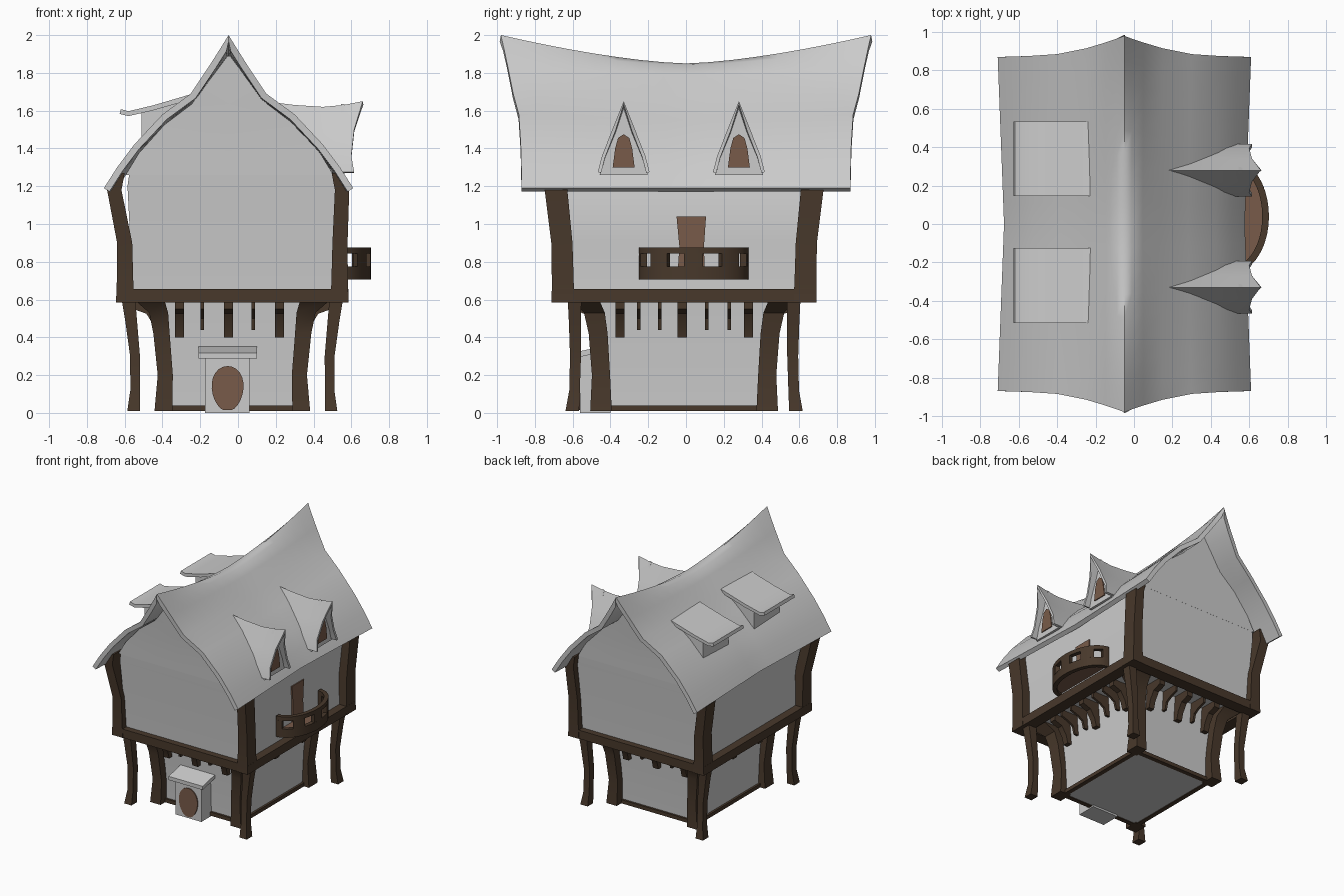
import bpy, bmesh, math
from mathutils import Vector

if "Cube" in bpy.data.objects:
    bpy.data.objects.remove(bpy.data.objects["Cube"])

def mat(name, c):
    m = bpy.data.materials.new(name)
    m.diffuse_color = (*c, 1)
    m.use_nodes = True
    m.node_tree.nodes["Principled BSDF"].inputs["Base Color"].default_value = m.diffuse_color
    return m

PALE = mat("pale_grey", (0.6, 0.6, 0.6))
DARK = mat("dark_wood", (0.065, 0.04, 0.024))
BROWN = mat("brown_wood", (0.19, 0.105, 0.068))
CX, CY = -0.03, -0.01          # centre of the timber frame

def finish(name, bm, m, angle=35, closed=True, thick=0):
    if closed:
        bmesh.ops.recalc_face_normals(bm, faces=bm.faces)
    me = bpy.data.meshes.new(name)
    bm.to_mesh(me)
    bm.free()
    me.materials.append(m)
    ob = bpy.data.objects.new(name, me)
    bpy.context.collection.objects.link(ob)
    if thick:
        s = ob.modifiers.new("thickness", 'SOLIDIFY')
        s.thickness, s.offset = thick, -1
    bpy.ops.object.select_all(action='DESELECT')
    ob.select_set(True)
    bpy.context.view_layer.objects.active = ob
    if thick:                  # apply first so the rim edges stay sharp
        bpy.ops.object.modifier_apply(modifier="thickness")
    bpy.ops.object.shade_smooth_by_angle(angle=math.radians(angle))
    return ob

def grid(name, rows, m, thick, angle=35):
    bm = bmesh.new()
    v = [[bm.verts.new(p) for p in r] for r in rows]
    for a, b in zip(v, v[1:]):
        for i in range(len(a) - 1):
            bm.faces.new((a[i], a[i + 1], b[i + 1], b[i]))
    return finish(name, bm, m, angle, False, thick)

def loft(name, rings, m):
    """Square rings (cx, cy, z, half_x, half_y) joined into a closed post."""
    bm = bmesh.new()
    v = [[bm.verts.new((x + i * hx, y + j * hy, z)) for i, j in ((-1, -1), (1, -1), (1, 1), (-1, 1))]
         for x, y, z, hx, hy in rings]
    for a, b in zip(v, v[1:]):
        for i in range(4):
            bm.faces.new((a[i], a[(i + 1) % 4], b[(i + 1) % 4], b[i]))
    bm.faces.new(v[0])
    bm.faces.new(v[-1])
    return finish(name, bm, m)

def prism(name, pts, vec, m):
    """Flat outline pushed along a vector."""
    bm = bmesh.new()
    a = [bm.verts.new(p) for p in pts]
    b = [bm.verts.new(Vector(p) + Vector(vec)) for p in pts]
    bm.faces.new(a)
    bm.faces.new(b)
    for i in range(len(a)):
        k = (i + 1) % len(a)
        bm.faces.new((a[i], a[k], b[k], b[i]))
    return finish(name, bm, m)

# walls of both storeys
loft("lower_walls", [(CX, CY, 0.015, 0.35, 0.42), (CX, CY, 0.3, 0.355, 0.43), (CX, CY, 0.61, 0.38, 0.455)], PALE)
loft("upper_walls", [(CX, CY, 0.6, 0.55, 0.645), (CX, CY, 0.9, 0.54, 0.66), (CX, CY, 1.2, 0.555, 0.685),
                     (CX - .01, CY, 1.27, 0.535, 0.69)], PALE)

# corner timbers: (offset x, offset y, z, half x, half y)
TIMBERS = {
    "lower_post": [(.365, .44, .01, .047, .057), (.355, .44, .2, .04, .048), (.375, .455, .42, .043, .05),
                   (.39, .475, .53, .05, .055), (.44, .525, .6, .08, .075)],
    "outer_leg": [(.523, .592, .01, .033, .036), (.515, .58, .12, .025, .028), (.515, .575, .3, .026, .029),
                  (.535, .578, .48, .031, .032), (.55, .58, .6, .036, .036)],
    "upper_post": [(.567, .64, .585, .049, .062), (.568, .642, .68, .044, .058), (.57, .647, .9, .04, .056),
                   (.603, .678, 1.18, .038, .06), (.56, .685, 1.27, .012, .06)],
}
for name, rings in TIMBERS.items():
    for sx in (-1, 1):
        for sy in (-1, 1):
            loft(name, [(CX + sx * x - (.022 if z > 1.1 else 0), CY + sy * y, z, a, b)
                        for x, y, z, a, b in rings], DARK)

# floor beams and ground sills
for s in (-1, 1):
    loft("floor_beam_front_back", [(CX, CY + s * .65, z, .61, .048) for z in (.585, .655)], DARK)
    loft("floor_beam_side", [(CX + s * .567, CY, z, .047, .69) for z in (.585, .655)], DARK)
    loft("sill_front_back", [(CX, CY + s * .42, z, .36, .018) for z in (.01, .04)], DARK)
    loft("sill_side", [(CX + s * .35, CY, z, .018, .43) for z in (.01, .04)], DARK)

# curved brackets under the overhang, on all four sides
def bracket(t, width, low, n, dist):
    n = Vector(n)
    tan = Vector((abs(n.y), abs(n.x), 0))
    prof = [(-.03, low), (.035, low), (.05, low + .06), (.09, .525), (.16, .55), (.16, .6), (-.03, .6)]
    base = Vector((CX, CY, 0)) + tan * (t - width / 2)
    prism("bracket", [base + n * (dist + d) + Vector((0, 0, z)) for d, z in prof], tan * width, DARK)

for s in (-1, 1):
    for n, dist, wide, thin in (((0, s, 0), .44, (-.28, -.02, .25), (-.16, .11)),
                                ((s, 0, 0), .365, (-.34, -.01, .34), (-.24, -.13, .12, .24))):
        for t in wide:
            bracket(t, .048, .40, n, dist)
        for t in thin:
            bracket(t, .018, .44, n, dist)

# main roof: sharp end profile blends to a lower, rounder middle profile
RX = -0.05
HALF = [0, .04, .1, .2, .35, .5, .59, .66]
END = [2.0, 1.935, 1.84, 1.69, 1.58, 1.42, 1.30, 1.19]
MID = [1.85, 1.842, 1.792, 1.675, 1.55, 1.41, 1.30, 1.19]
YMAX = [.98, .965, .945, .915, .885, .875, .872, .87]
rows = []
for k in range(-8, 9):
    u = k / 8
    t = abs(u) ** 1.5
    row = []
    for i in list(range(7, 0, -1)) + list(range(8)):
        side = -1 if len(row) < 7 else 1
        row.append((RX + side * HALF[i] * (1 - .05 * (1 - abs(u))), u * YMAX[i], MID[i] + (END[i] - MID[i]) * t))
    rows.append(row)
grid("main_roof", rows, PALE, 0.035, 50)

# nearly upright gable walls below the roof
for s in (1, -1):
    rows = [[(-0.045 + s * k * h, -s * y + CY, z) for k in (-1, 0, 1)]
            for h, y, z in ((.55, .69, 1.26), (.48, .695, 1.375), (.345, .705, 1.525), (.2, .715, 1.635), (.01, .735, 1.89))]
    grid("gable_wall", rows, PALE, 0.04)

# pointed dormers on the right slope
PROF = [(.137, 1.275, .615), (.115, 1.36, .60), (.06, 1.5, .615), (0, 1.65, .66)]
for yc in (-0.33, 0.28):
    full = [(-d, z, x) for d, z, x in PROF] + [(d, z, x) for d, z, x in PROF[-2::-1]]
    rows = [[(x0, yc + d, z - (1 - abs(d) / .137) * dip)
             for x0, dip in ((.14, 0), (.3, .02), (.45, .03), (.56, .02), (x, 0))] for d, z, x in full]
    grid("dormer_roof", rows, PALE, 0.018, 50)
    prism("dormer_wall", [(.565, yc + d * .93, z - .015) for d, z, x in full], (-.02, 0, 0), PALE)
    arch = [(-.058, 1.3), (.058, 1.3), (.045, 1.4), (.03, 1.455), (0, 1.475), (-.03, 1.455), (-.045, 1.4)]
    prism("dormer_window", [(.565, yc + d, z) for d, z in arch], (.008, 0, 0), BROWN)

# shed dormers on the left slope, upper end buried in the roof
for yc in (0.34, -0.32):
    slope = [(-.62, 1.608), (-.58, 1.597), (-.45, 1.628), (-.3, 1.672), (-.23, 1.693), (-.12, 1.70)]
    grid("shed_dormer_roof", [[(x, yc + d, z) for x, z in slope] for d in (-.195, .195)], PALE, 0.026)
    prism("shed_dormer_body", [(x, yc - .165, z) for x, z in ((-.51, 1.38), (-.51, 1.60), (-.3, 1.655), (-.25, 1.4))],
          (0, .33, 0), PALE)

# balcony with pierced curved rail
BX, BY, RAD_X, RAD_Y = .52, .04, .183, .29
def arc(a0, a1, n, k=0):
    return [(BX + (RAD_X - k) * math.cos(a), BY + (RAD_Y - k) * math.sin(a))
            for a in (math.radians(a0 + (a1 - a0) * i / n) for i in range(n + 1))]

def band(name, a0, a1, z0, z1):
    n = max(2, round((a1 - a0) / 9))
    pts = arc(a0, a1, n) + arc(a0, a1, n, .035)[::-1]
    prism(name, [(x, y, z0) for x, y in pts], (0, 0, z1 - z0), DARK)

band("balcony_lower_rail", -90, 90, .705, .775)
band("balcony_top_rail", -90, 90, .843, .875)
for a0, a1 in ((-90, -75), (-52, -29), (-10, 10), (31, 56), (75, 90)):
    band("balcony_rail_post", a0, a1, .775, .843)
prism("balcony_floor", [(x, y, .72) for x, y in arc(-90, 90, 20, .025)], (0, 0, .025), BROWN)
prism("balcony_door", [(.525, -.05, 1.04), (.525, .106, 1.04), (.525, .095, .88), (.525, .1, .73),
                       (.525, -.045, .73), (.525, -.035, .88)], (-.03, 0, 0), BROWN)

# porch with sloping slab roof and egg-shaped door
prism("porch_body", [(-.175, -.56, 0), (-.175, -.40, 0), (-.175, -.40, .345), (-.175, -.56, .30)], (.235, 0, 0), PALE)
prism("porch_roof", [(-.21, -.60, .288), (-.21, -.60, .318), (-.21, -.41, .36), (-.21, -.41, .33)], (.31, 0, 0), PALE)
egg = [(-.055 + .084 * math.sin(a) * (1 - .12 * math.cos(a + math.pi)), .128 + .12 * math.cos(a))
       for a in (2 * math.pi * i / 24 for i in range(24))]
prism("porch_door", [(x, -.56, max(z, .014)) for x, z in egg], (0, -.008, 0), BROWN)
